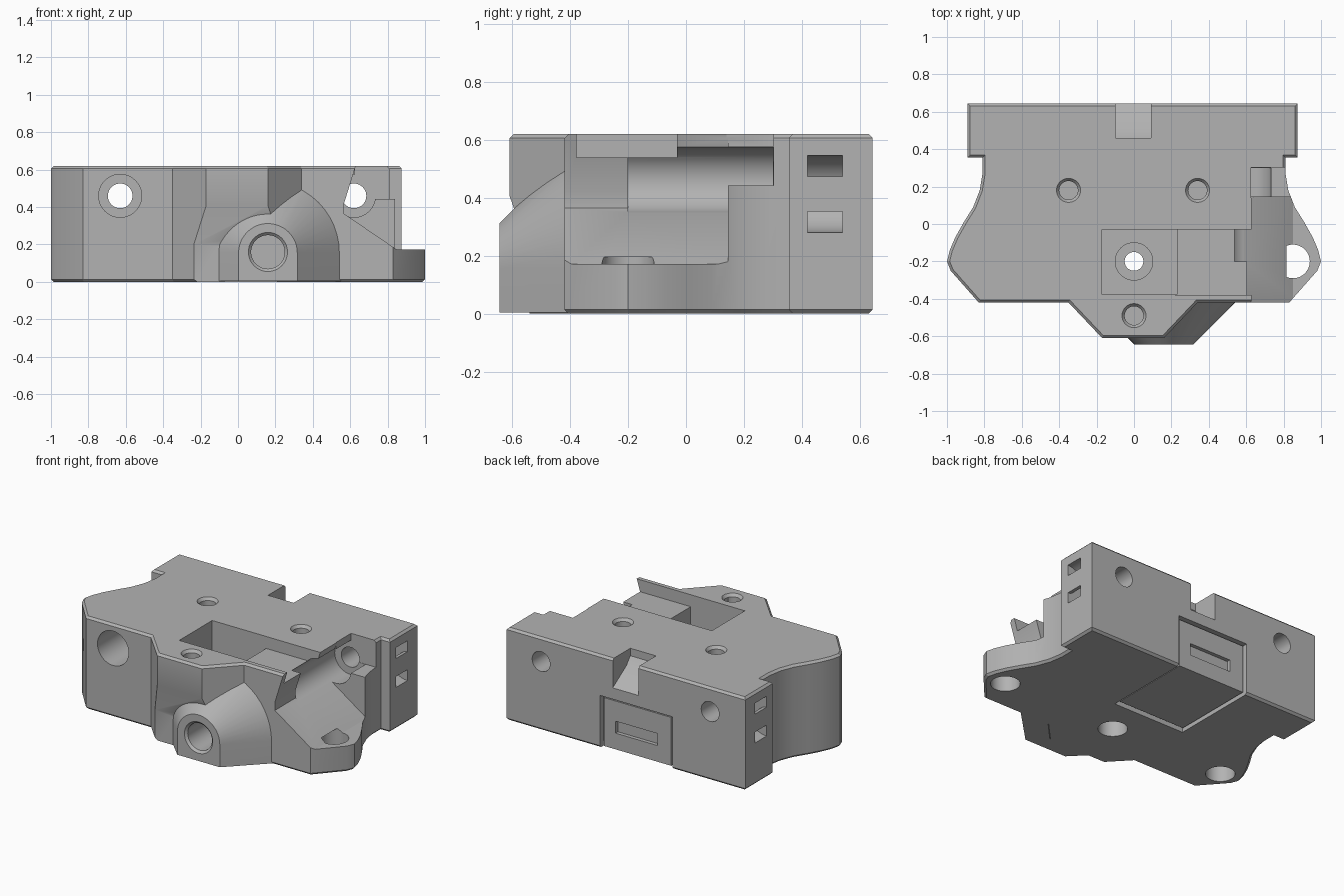
import bpy, bmesh, math
from mathutils import Matrix, Vector

if "Cube" in bpy.data.objects:
    bpy.data.objects.remove(bpy.data.objects["Cube"])

grey = bpy.data.materials.new("plain grey")
grey.use_nodes = True
grey.diffuse_color = (0.45, 0.45, 0.45, 1)
grey.node_tree.nodes["Principled BSDF"].inputs["Base Color"].default_value = (0.45, 0.45, 0.45, 1)


def finish(bm, name):
    bmesh.ops.recalc_face_normals(bm, faces=bm.faces)
    me = bpy.data.meshes.new(name)
    bm.to_mesh(me)
    bm.free()
    me.materials.append(grey)
    ob = bpy.data.objects.new(name, me)
    bpy.context.collection.objects.link(ob)
    return ob


def loft(name, rings, chamfer=0):
    """Solid skinned between rings of equal point count."""
    bm = bmesh.new()
    loops = [[bm.verts.new(p) for p in r] for r in rings]
    caps = [bm.faces.new(loops[0]), bm.faces.new(loops[-1])]
    n = len(loops[0])
    for a, b in zip(loops, loops[1:]):
        for i in range(n):
            bm.faces.new((a[i], a[(i + 1) % n], b[(i + 1) % n], b[i]))
    bmesh.ops.recalc_face_normals(bm, faces=bm.faces)
    if chamfer:
        edges = [e for f in caps for e in f.edges]
        bmesh.ops.bevel(bm, geom=edges, offset=chamfer, segments=1, affect='EDGES')
    return finish(bm, name)


def prism(name, pts, axis, lo, hi, chamfer=0):
    place = {"x": lambda p, t: (t, p[0], p[1]),
             "y": lambda p, t: (p[0], t, p[1]),
             "z": lambda p, t: (p[0], p[1], t)}[axis]
    return loft(name, [[place(p, t) for p in pts] for t in (lo, hi)], chamfer)


def box(name, x, y, z):
    return prism(name, [(x[0], y[0]), (x[1], y[0]), (x[1], y[1]), (x[0], y[1])], "z", *z)


def circle(u, v, r, n=40):
    return [(u + r * math.cos(math.tau * i / n), v + r * math.sin(math.tau * i / n))
            for i in range(n)]


def boolean(target, tool, operation='DIFFERENCE'):
    mod = target.modifiers.new("join", 'BOOLEAN')
    mod.object, mod.operation, mod.solver = tool, operation, 'EXACT'
    dg = bpy.context.evaluated_depsgraph_get()
    me = bpy.data.meshes.new_from_object(target.evaluated_get(dg))
    target.modifiers.clear()
    target.data = me
    bpy.data.objects.remove(tool)


def drill(axis, u, v, r, lo, hi):
    boolean(body, prism("drill", circle(u, v, r), axis, lo, hi))


# Main housing outline: wide back block, curved cheeks, pointed front
cheek = [(.81, .355), (.81, .27), (.825, .18), (.86, .09), (.91, .01), (.955, -.07),
         (.985, -.14), (1, -.2), (.98, -.25), (.83, -.42)]
right = [(.875, .645), (.875, .355)] + cheek + [(.34, -.42), (.16, -.61)]
left = [(-.17, -.61), (-.35, -.42)] + [(-x, y) for x, y in reversed(cheek)]
left += [(-.89, .355), (-.89, .645)]
body = prism("housing", right + left, "z", 0, .62, .014)

# Undercut below the front edge
boolean(body, prism("undercut", [(-.8, .415), (-.612, .415), (-.54, .2), (-.54, -.1), (-.8, -.1)],
                    "x", -.4, .5))


# Flared cable boss with arched section
def arch(r, y):
    top = [(.16 + r * math.cos(math.pi * i / 24), y, .155 + r * math.sin(math.pi * i / 24))
           for i in range(25)]
    return [(.16 + r, y, .004)] + top + [(.16 - r, y, .004)]


boolean(body, loft("boss", [arch(.157, -.645), arch(.4, -.402)]), 'UNION')
drill("y", .16, .16, .09, -.7, -.35)
boolean(body, loft("bore_chamfer", [[(x, y, z) for x, z in circle(.16, .16, r)]
                                    for r, y in ((.115, -.655), (.089, -.63))]))

# Open side with sloping floor above the right flange
boolean(body, prism("side_cut", [(.645, .67), (.567, .42), (.567, .365), (.85, .172),
                                 (1.1, .172), (1.1, .67)], "y", -.5, .145))
boolean(body, box("side_notch", (.625, 1.1), (.14, .302), (.442, .7)))

# Stepped top pocket
boolean(body, box("pocket", (-.17, .23), (-.378, -.03), (.42, .7)))
boolean(body, box("pocket_step", (.22, .75), (-.3785, -.0305), (.54, .7)))

# Long screw bores with wide counterbores
for x, start in ((-.63, -.6), (.62, -.2)):
    drill("y", x, .46, .115, start, .3)
    drill("y", x, .46, .066, .2, .8)

# Vertical holes: blind top holes with countersunk rims, pocket hole, magnet seats
for x, y in ((-.35, .18), (.34, .18), (0, -.49)):
    drill("z", x, y, .05, .47, .7)
    boolean(body, loft("rim", [[(px, py, z) for px, py in circle(x, y, r)]
                               for r, z in ((.049, .6), (.072, .63))]))
drill("z", 0, -.2, .05, -.1, .5)
drill("z", 0, -.2, .1, .37, .5)
for x in (-.85, 0, .85):
    drill("z", x, -.2, .09, -.1, .196)

# Sloping notch in the back of the top
boolean(body, prism("back_notch", [(.46, .7), (.46, .57), (.5, .52), (.7, .39), (.7, .7)],
                    "x", -.1, .09))

# Curved tie channels, opening twice on each side of the back block
ring = [(r, a) for r, steps in ((.133, range(25)), (.06, range(24, -1, -1)))
        for a in (math.pi * (i / 24 * 1.2 - .6) for i in steps)]
for x, s in ((.875, -1), (-.89, 1)):
    boolean(body, prism("tie_channel", [(x + s * r * math.cos(a), .413 + r * math.sin(a))
                                        for r, a in ring], "y", .42, .54))

# Recess at the back and underside holding a slotted cover
boolean(body, box("cover_recess", (-.35, .185), (.04, .8), (-.1, .35)))
cover = box("cover", (-.332, .167), (.065, .63), (.012, .335))
boolean(cover, box("cover_slot", (-.23, .08), (.55, .8), (.12, .2)))
fill = box("cover_backing", (-.352, .187), (.038, .605), (.035, .352))

# Smooth the round walls, keep the edges crisp
for ob in (body, cover, fill):
    ob.data.materials.clear()
    ob.data.materials.append(grey)
    bpy.ops.object.select_all(action='DESELECT')
    ob.select_set(True)
    bpy.context.view_layer.objects.active = ob
    bpy.ops.object.shade_smooth_by_angle(angle=math.radians(25))
